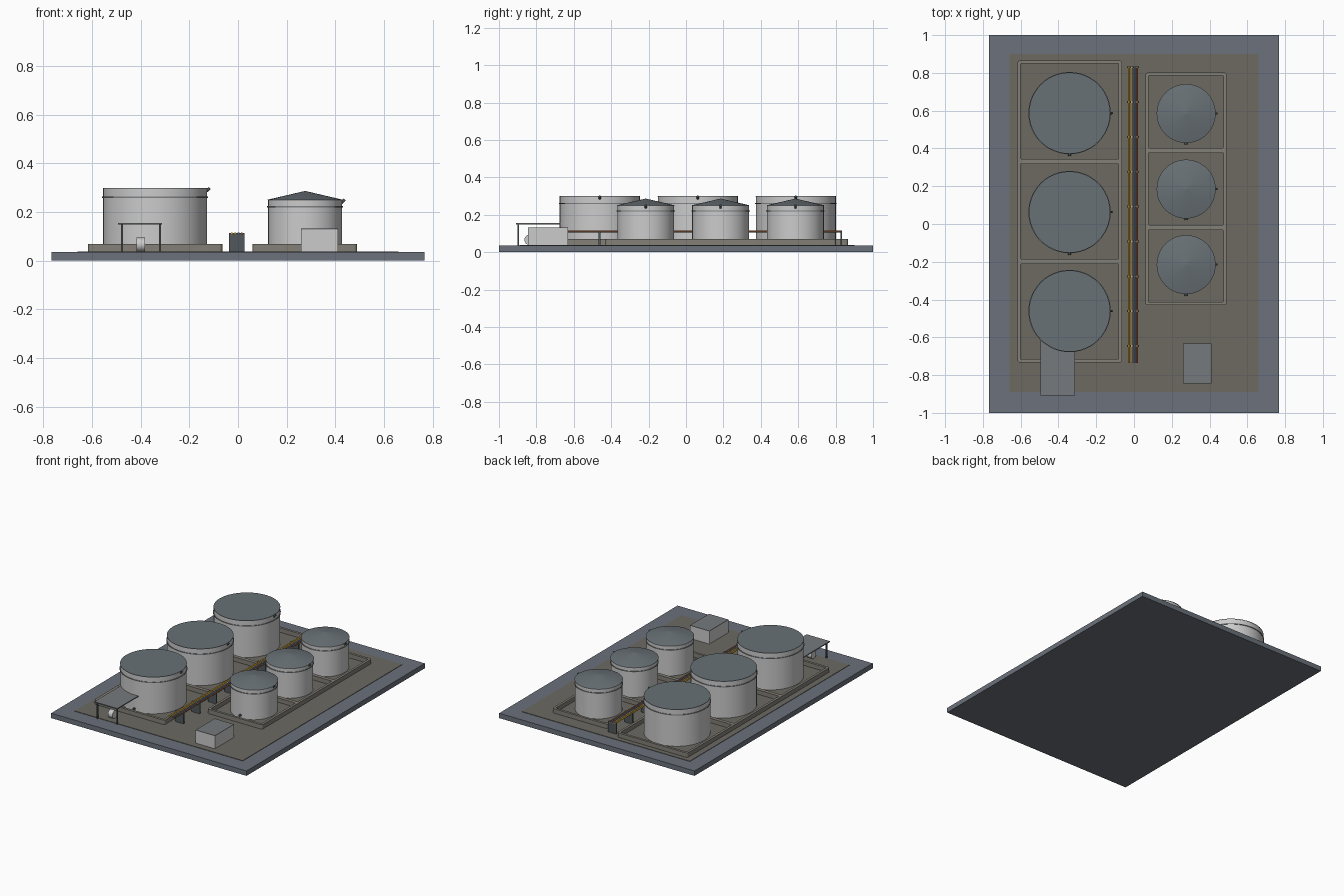
import bpy
from math import pi, sin, cos, radians

if "Cube" in bpy.data.objects:
    bpy.data.objects.remove(bpy.data.objects["Cube"])

GROUND = 0.038   # top of the yard surface


def mat(name, r, g, b):
    m = bpy.data.materials.new(name)
    m.diffuse_color = (r, g, b, 1)
    m.use_nodes = True
    m.node_tree.nodes["Principled BSDF"].inputs["Base Color"].default_value = m.diffuse_color
    return m


SLAB = mat("slab_blue_grey", 0.145, 0.165, 0.20)
YARD = mat("yard_earth", 0.15, 0.143, 0.12)
BUND = mat("bund_concrete", 0.23, 0.215, 0.185)
SHELL = mat("shell_grey", 0.60, 0.61, 0.62)
WALL = mat("wall_grey", 0.53, 0.53, 0.53)
ROOF = mat("roof_grey", 0.14, 0.165, 0.18)
FLAT = mat("flat_roof_grey", 0.18, 0.195, 0.205)
STEEL = mat("dark_steel", 0.08, 0.095, 0.105)
BAND = mat("band_steel", 0.22, 0.23, 0.24)
YELLOW = mat("pipe_yellow", 0.75, 0.45, 0.07)
BLUE = mat("pipe_blue", 0.12, 0.22, 0.42)
RED = mat("pipe_red", 0.42, 0.16, 0.07)


def finish(name, m):
    o = bpy.context.object
    o.name = name
    if m:
        o.data.materials.append(m)
    return o


def box(name, x0, x1, y0, y1, z0, z1, m=None):
    bpy.ops.mesh.primitive_cube_add(
        size=1, location=((x0 + x1) / 2, (y0 + y1) / 2, (z0 + z1) / 2))
    o = finish(name, m)
    o.scale = (x1 - x0, y1 - y0, z1 - z0)
    bpy.ops.object.transform_apply(location=False, rotation=False, scale=True)
    return o


def cyl(name, loc, r, depth, m=None, rot=(0, 0, 0), sides=48, r2=None):
    bpy.ops.mesh.primitive_cone_add(
        vertices=sides, radius1=r, radius2=r if r2 is None else r2,
        depth=depth, location=loc, rotation=rot)
    o = finish(name, m)
    bpy.ops.object.shade_smooth_by_angle(angle=radians(30))
    return o


def rounded_rect(x0, x1, y0, y1, r):
    pts = []
    corners = [(x1 - r, y1 - r), (x0 + r, y1 - r), (x0 + r, y0 + r), (x1 - r, y0 + r)]
    for k, (cx, cy) in enumerate(corners):
        for i in range(5):
            a = pi / 2 * (k + i / 4)
            pts.append((cx + r * cos(a), cy + r * sin(a)))
    return pts


def bund(name, x0, x1, y0, y1, wall, divider):
    """Low containment wall around three equal cells."""
    cu = bpy.data.curves.new(name, 'CURVE')
    cu.dimensions = '2D'
    cu.fill_mode = 'BOTH'
    h = 0.069 - 0.033
    cu.extrude = h / 2
    loops = [rounded_rect(x0, x1, y0, y1, 0.014)]
    cell = (y1 - y0 - 2 * wall - 2 * divider) / 3
    for i in range(3):
        c0 = y0 + wall + i * (cell + divider)
        loops.append(rounded_rect(x0 + wall, x1 - wall, c0, c0 + cell, 0.004))
    for pts in loops:
        s = cu.splines.new('POLY')
        s.points.add(len(pts) - 1)
        for p, (x, y) in zip(s.points, pts):
            p.co = (x, y, 0, 1)
        s.use_cyclic_u = True
    o = bpy.data.objects.new(name, cu)
    o.location.z = 0.033 + h / 2
    bpy.context.collection.objects.link(o)
    bpy.ops.object.select_all(action='DESELECT')
    o.select_set(True)
    bpy.context.view_layer.objects.active = o
    bpy.ops.object.convert(target='MESH')
    bpy.context.object.data.materials.clear()
    finish(name, BUND)


def tank(name, x, y, r, top, band_z, cone):
    # shell, stiffening band
    z0 = GROUND - 0.003
    cyl(name + "_shell", (x, y, (z0 + top) / 2), r, top - z0, SHELL)
    cyl(name + "_band", (x, y, band_z), r + 0.004, 0.006, BAND)
    # roof: flat lid or shallow cone
    if cone:
        cyl(name + "_roof", (x, y, top + cone / 2), r + 0.004, cone, ROOF, r2=0.002)
    else:
        cyl(name + "_roof", (x, y, top), r + 0.001, 0.003, ROOF)
    # tilted vent by the rim, inlet nozzle near the ground
    cyl(name + "_vent", (x + r + 0.004, y, top - 0.006), 0.006, 0.02, STEEL,
        rot=(0, pi / 4, 0), sides=12)
    cyl(name + "_nozzle", (x, y - r - 0.003, 0.058), 0.008, 0.02, STEEL,
        rot=(pi / 2, 0, 0), sides=12)


# ground slab and yard
box("ground_slab", -0.767, 0.767, -1, 1, 0, 0.035, SLAB)
box("yard", -0.66, 0.66, -0.89, 0.9, 0.03, GROUND, YARD)

# containment bunds
bund("large_bund", -0.617, -0.064, -0.733, 0.866, 0.017, 0.026)
bund("small_bund", 0.06, 0.49, -0.43, 0.802, 0.017, 0.026)

# tanks
for i in range(3):
    tank(f"large_tank_{i+1}", -0.341, 0.587 - 0.524 * i, 0.214, 0.298, 0.261, 0)
    tank(f"small_tank_{i+1}", 0.276, 0.585 - 0.4 * i, 0.152, 0.25, 0.221, 0.036)

# pipe rack: trestles and four parallel pipes
for i in range(9):
    y = 0.83 - 0.1845 * i
    box(f"rack_trestle_{i+1}", -0.037, 0.027, y - 0.005, y + 0.005, 0.03, 0.114, STEEL)
for i, m in enumerate((YELLOW, YELLOW, BLUE, RED)):
    cyl(f"rack_pipe_{i+1}", (-0.026 + 0.014 * i, 0.05, 0.111), 0.005, 1.57, m,
        rot=(pi / 2, 0, 0), sides=12)

# control building with a dark flat roof
box("control_building", 0.259, 0.411, -0.845, -0.632, 0.03, 0.128, WALL)
box("control_building_roof", 0.259, 0.411, -0.845, -0.632, 0.128, 0.131, FLAT)

# loading canopy on posts
box("canopy_roof", -0.494, -0.312, -0.908, -0.61, 0.148, 0.155, FLAT)
for x in (-0.477, -0.321):
    for y in (-0.896, -0.622):
        box("canopy_post", x - 0.004, x + 0.004, y - 0.004, y + 0.004, 0.03, 0.149, STEEL)

# drum under the canopy, lying across it
cyl("loading_drum", (-0.4, -0.836, 0.066), 0.028, 0.036, WALL, rot=(0, pi / 2, 0), sides=32)
